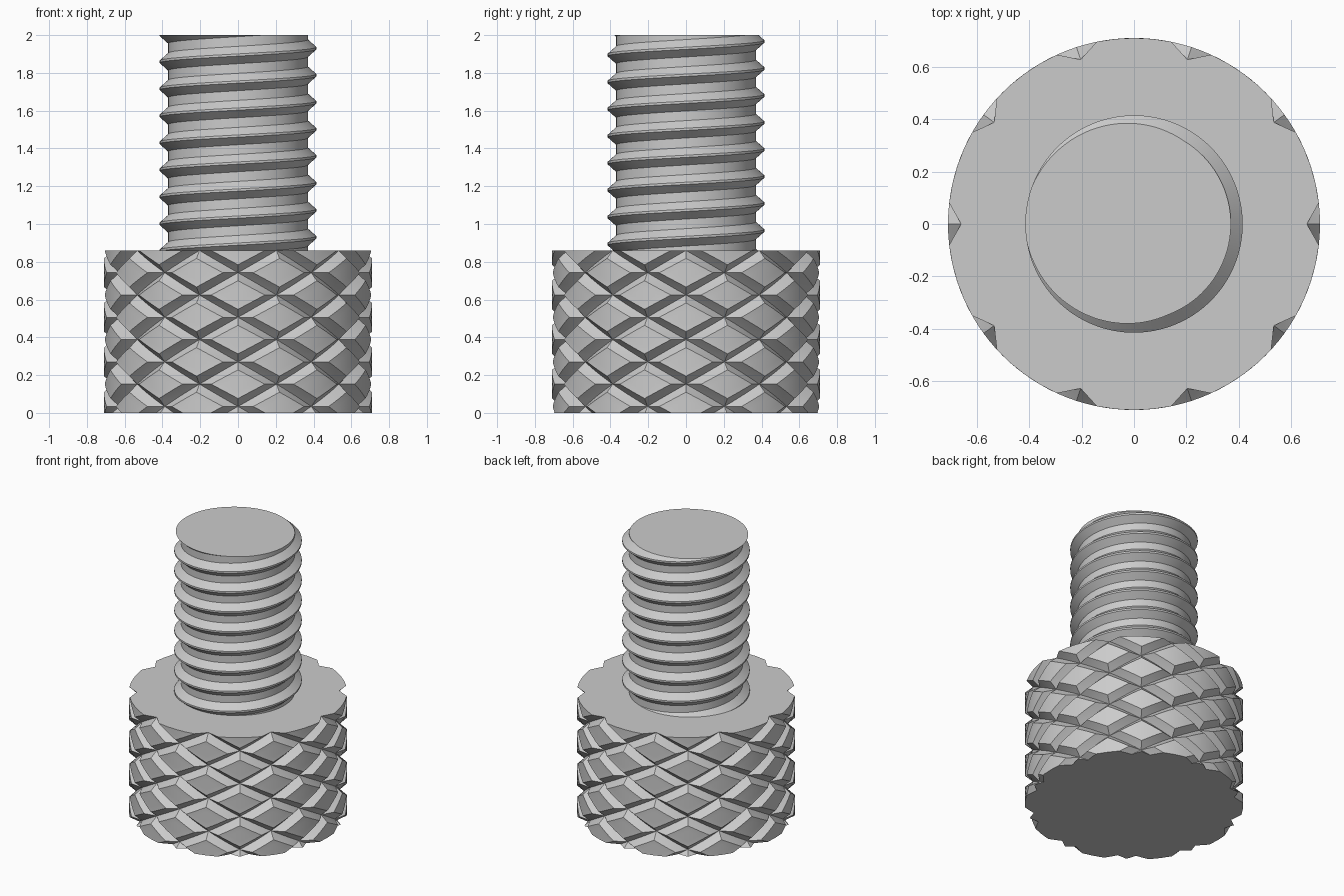
import bpy, bmesh, math

HEAD_R, HEAD_H = 0.71, 0.86
TOP = 2.0

if "Cube" in bpy.data.objects:
    bpy.data.objects.remove(bpy.data.objects["Cube"], do_unlink=True)

steel = bpy.data.materials.new("grey steel")
steel.use_nodes = True
colour = (0.6, 0.6, 0.6, 1)
steel.diffuse_color = colour
steel.node_tree.nodes["Principled BSDF"].inputs["Base Color"].default_value = colour


def cylindrical(r, angle, z):
    return (r * math.cos(angle), r * math.sin(angle), z)


def trim_and_finish(bm, name, low, high):
    """Weld the wrapped surface, cut it level at both ends and cap it."""
    bmesh.ops.remove_doubles(bm, verts=bm.verts, dist=1e-5)
    for z, direction in ((low, -1), (high, 1)):
        bmesh.ops.bisect_plane(bm, geom=bm.verts[:] + bm.edges[:] + bm.faces[:], dist=1e-5,
                               plane_co=(0, 0, z), plane_no=(0, 0, direction), clear_outer=True)
    for z in (low, high):
        rim = [e for e in bm.edges if e.is_boundary
               and all(abs(v.co.z - z) < 1e-3 for v in e.verts)]
        bmesh.ops.contextual_create(bm, geom=rim)
    bmesh.ops.recalc_face_normals(bm, faces=bm.faces)
    mesh = bpy.data.meshes.new(name)
    bm.to_mesh(mesh)
    bm.free()
    mesh.materials.append(steel)
    obj = bpy.data.objects.new(name, mesh)
    bpy.context.collection.objects.link(obj)
    bpy.ops.object.select_all(action='DESELECT')
    obj.select_set(True)
    bpy.context.view_layer.objects.active = obj
    bpy.ops.object.shade_smooth_by_angle(angle=math.radians(20))


# Knurled head: two crossing families of V grooves, meshed along the grooves
STARTS, GROOVE_DEPTH, HALF_WIDTH, ROW = 10, 0.05, 0.18, 0.236
LAND_STEPS = 4
land = 1 - 2 * HALF_WIDTH
steps = [0] + [HALF_WIDTH + land * i / LAND_STEPS for i in range(LAND_STEPS + 1)]
N = len(steps)


def groove_line(i):
    return i // N + steps[i % N]


def groove_depth(i):
    return GROOVE_DEPTH if i % N == 0 else 0


def knurl_point(i, j):
    u, v = groove_line(i), groove_line(j)
    r = HEAD_R - max(groove_depth(i), groove_depth(j))
    return cylindrical(r, math.pi * (u + v) / STARTS, HEAD_H + (u - v) / 2 * ROW)


bm = bmesh.new()
for i in range(STARTS * N):
    for j in range(i - N, i + 9 * N):
        a, b, c, d = [bm.verts.new(knurl_point(*p))
                      for p in ((i, j), (i + 1, j), (i + 1, j + 1), (i, j + 1))]
        # Split along the crease that runs out of each groove crossing
        at_end_i, at_end_j = (i + 1) % N == 0, (j + 1) % N == 0
        if (i % N == 0 and at_end_j) or (at_end_i and j % N == 0):
            bm.faces.new((a, b, d))
            bm.faces.new((b, c, d))
        else:
            bm.faces.new((a, b, c))
            bm.faces.new((a, c, d))
trim_and_finish(bm, "knurled_head", 0, HEAD_H)

# Threaded stud: one pitch of profile swept along a right-handed helix
PITCH, ROOT, CREST = 0.143, 0.37, 0.415
SEGMENTS, CREST_ANGLE = 96, math.radians(175)
profile = [(-0.046, ROOT), (-0.006, CREST), (0.006, CREST), (0.046, ROOT),
           (PITCH - 0.046, ROOT)]


def thread_point(s, turn, offset, r):
    angle = 2 * math.pi * s / SEGMENTS
    return cylindrical(r, angle + CREST_ANGLE,
                       TOP + offset + (turn + s / SEGMENTS) * PITCH)


bm = bmesh.new()
for turn in range(-11, 2):
    for s in range(SEGMENTS):
        for (z0, r0), (z1, r1) in zip(profile, profile[1:]):
            bm.faces.new([bm.verts.new(thread_point(*p)) for p in (
                (s, turn, z0, r0), (s + 1, turn, z0, r0),
                (s + 1, turn, z1, r1), (s, turn, z1, r1))])
trim_and_finish(bm, "threaded_stud", HEAD_H - 0.02, TOP)
